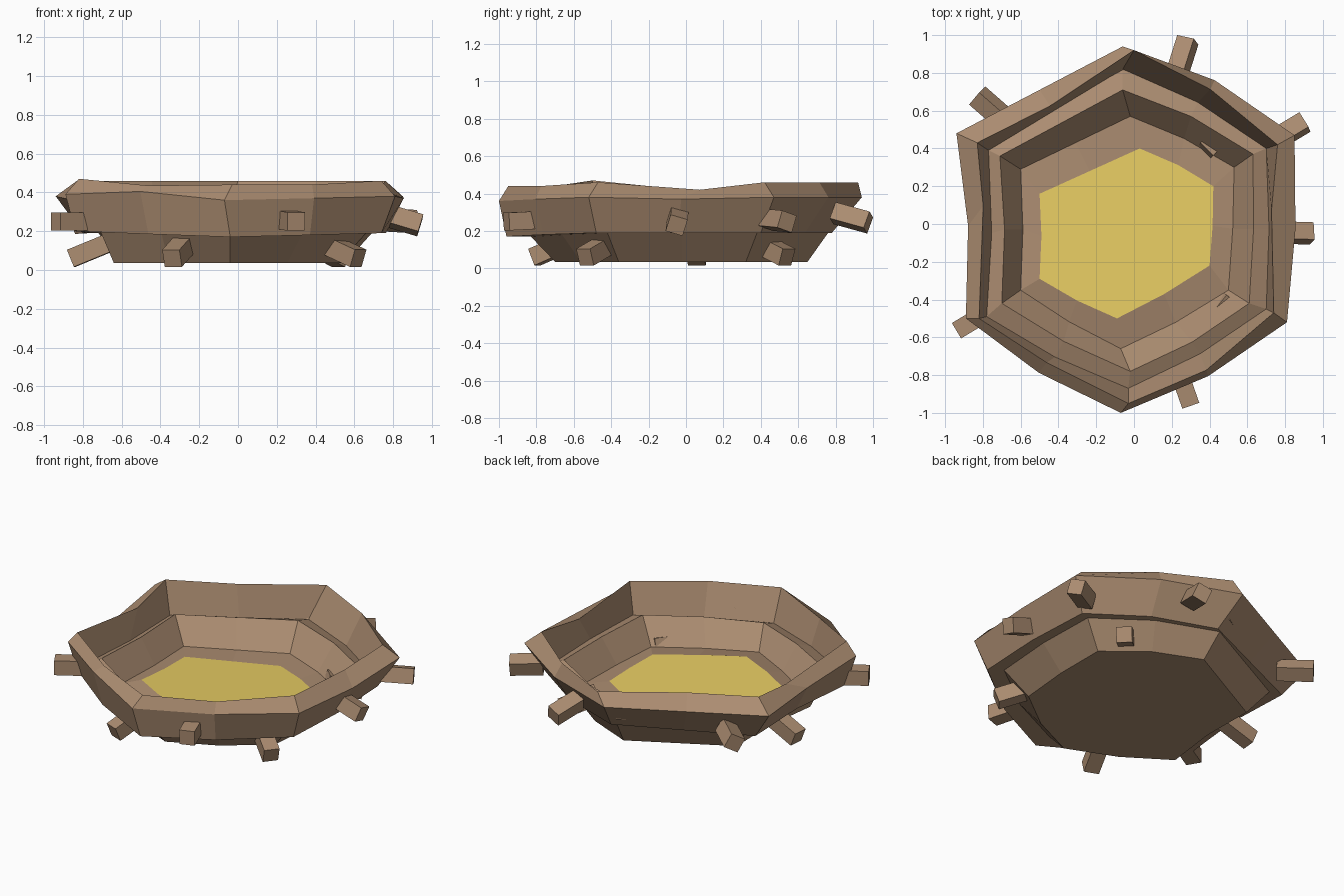
import bpy
import bmesh
from math import cos, sin
from mathutils import Vector, Matrix

cube = bpy.data.objects.get("Cube")
if cube:
    bpy.data.objects.remove(cube, do_unlink=True)


def make_material(name, colour):
    material = bpy.data.materials.new(name)
    material.use_nodes = True
    material.diffuse_color = colour
    material.node_tree.nodes["Principled BSDF"].inputs["Base Color"].default_value = colour
    return material


bark_brown = make_material("bark brown", (0.41, 0.265, 0.165, 1))
straw_yellow = make_material("straw yellow", (0.8, 0.605, 0.125, 1))


def finish(bm, name, materials):
    bmesh.ops.recalc_face_normals(bm, faces=bm.faces)
    mesh = bpy.data.meshes.new(name)
    bm.to_mesh(mesh)
    bm.free()
    for material in materials:
        mesh.materials.append(material)
    obj = bpy.data.objects.new(name, mesh)
    bpy.context.collection.objects.link(obj)
    return obj


# Nest bowl: irregular hexagonal rings, from the underside round to the floor.
# Each ring: six corners, height, strength of the bulge at the side middles.
CORNER_HEIGHT = (0, 0, 0.01, -0.02, 0, 0)
MIDDLE_BULGE = (0, -0.04, 0.05, 0.06, 0.03, 0.08)

RINGS = [
    # underside
    ([(0, .65), (-.6, .33), (-.64, -.38), (-.04, -.7), (.52, -.36), (.55, .32)], .035, 1),
    # lower band, outside top
    ([(-.03, .76), (-.72, .4), (-.71, -.42), (-.04, -.83), (.66, -.42), (.68, .38)], .19, 1),
    # upper band, outside bottom
    ([(0, .78), (-.8, .42), (-.84, -.47), (-.04, -.96), (.74, -.48), (.74, .4)], .19, 1),
    # widest edge
    ([(-.06, .94), (-.94, .48), (-.89, -.5), (-.07, -1), (.81, -.52), (.85, .47)], .38, 1),
    # rim
    ([(0, .92), (-.83, .43), (-.82, -.5), (-.03, -.95), (.74, -.47), (.76, .42)], .46, .8),
    # crevice between the bands
    ([(-.06, .82), (-.77, .39), (-.78, -.49), (-.03, -.87), (.7, -.45), (.7, .4)], .255, .7),
    # lower band, inside top
    ([(-.06, .71), (-.71, .36), (-.7, -.42), (-.02, -.78), (.61, -.42), (.63, .37)], .29, .7),
    # floor edge
    ([(-.02, .57), (-.6, .29), (-.6, -.35), (-.07, -.66), (.5, -.35), (.53, .3)], .135, .5),
    # straw edge
    ([(.03, .4), (-.5, .16), (-.5, -.29), (-.09, -.5), (.4, -.22), (.42, .2)], .15, .5),
]
WIDEST, RIM, FLOOR, STRAW = 3, 4, 7, 8
STRAW_TILT = -0.045

# Irregular offsets of the side middles on the two upper rings
MIDDLE_SHIFT = {
    WIDEST: [(0, 0, 0), (0, 0, -.02), (0, 0, .03), (0, 0, 0), (0, 0, -.01), (0, 0, 0)],
    RIM: [(-.03, -.05, 0), (0, .13, -.055), (-.02, .02, -.02),
          (.01, -.03, -.01), (-.04, .1, -.04), (0, 0, 0)],
}

bm = bmesh.new()
loops = []
for index, (corners, height, strength) in enumerate(RINGS):
    points = []
    uneven = 0 < index < FLOOR
    tilt = STRAW_TILT if index == STRAW else 0
    ring = [Vector((x, y, height + dz * uneven + y * tilt))
            for (x, y), dz in zip(corners, CORNER_HEIGHT)]
    for i, corner in enumerate(ring):
        middle = (corner + ring[(i + 1) % 6]) / 2
        middle.xy *= 1 + MIDDLE_BULGE[i] * strength
        if index in MIDDLE_SHIFT:
            middle += Vector(MIDDLE_SHIFT[index][i])
        points += [bm.verts.new(corner), bm.verts.new(middle)]
    loops.append(points)

for low, high in zip(loops, loops[1:]):
    count = len(low)
    for i in range(count):
        j = (i + 1) % count
        bm.faces.new((low[i], low[j], high[j], high[i]))
bm.faces.new(loops[0])
straw = bm.faces.new(loops[-1])
straw.material_index = 1
finish(bm, "nest_bowl", [bark_brown, straw_yellow])


# Twigs: square bars pointing outwards from the bowl.
def add_twig(name, tip, length, drop, roll, width=0.095):
    tip = Vector(tip)
    inward = Vector((-0.03 - tip.x, -0.02 - tip.y, 0)).normalized()
    base = tip + inward * length + Vector((0, 0, drop))
    axis = (tip - base).normalized()
    level = axis.cross(Vector((0, 0, 1))).normalized()
    side = level * cos(roll) + level.cross(axis) * sin(roll)
    frame = Matrix((side, axis, side.cross(axis))).transposed().to_4x4()
    frame.translation = (tip + base) / 2
    scale = Matrix.Diagonal((width, (tip - base).length, width, 1))
    bm = bmesh.new()
    bmesh.ops.create_cube(bm, size=1, matrix=frame @ scale)
    finish(bm, name, [bark_brown])


# Each twig: centre of the outer end, length, drop along it, roll
TWIGS = {
    "back_twig": ((.285, .975, .245), .19, .05, .35),
    "back_right_twig": ((-.83, .68, .25), .22, .01, .5),
    "front_right_twig": ((-.94, -.565, .25), .17, 0, 0),
    "front_twig": ((.3, -.96, .25), .2, .01, 0),
    "left_twig": ((.94, -.05, .23), .2, .06, .3),
    "back_left_twig": ((.905, .54, .25), .2, .01, .3),
    "low_front_twig": ((-.34, -.81, .06), .22, .09, 0),
    "low_front_left_twig": ((.62, -.54, .06), .22, .08, 0),
    "low_back_left_twig": ((.53, .54, .06), .22, .08, 0),
    "low_right_twig": ((-.86, .06, .06), .22, .09, 0),
}
for name, settings in TWIGS.items():
    add_twig(name, *settings)
